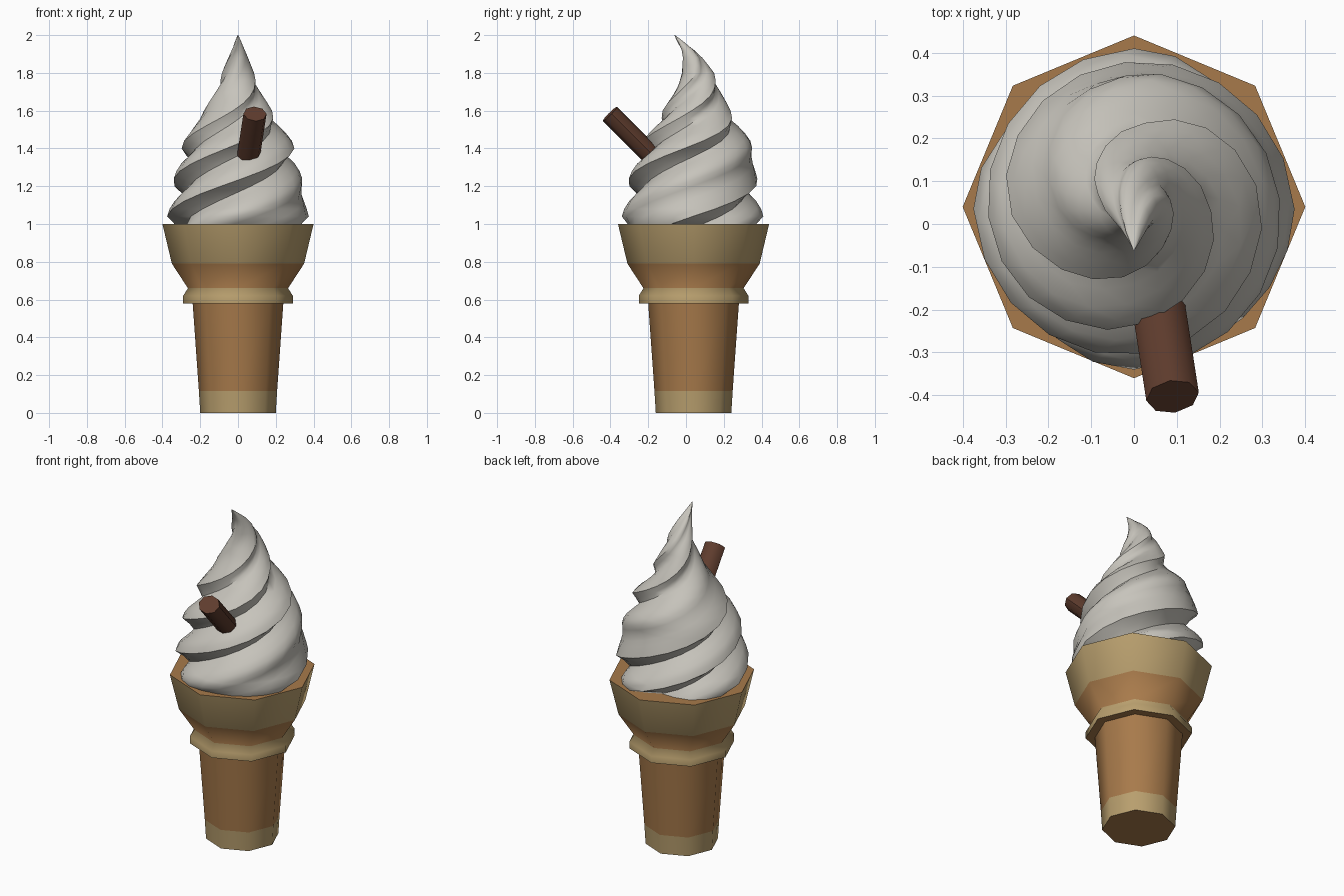
import bpy, bmesh, math
from mathutils import Vector

if "Cube" in bpy.data.objects:
    bpy.data.objects.remove(bpy.data.objects["Cube"])

CY = 0.04  # the cone axis sits slightly behind centre


def material(name, rgb):
    m = bpy.data.materials.new(name)
    m.diffuse_color = (*rgb, 1.0)
    m.use_nodes = True
    m.node_tree.nodes["Principled BSDF"].inputs["Base Color"].default_value = m.diffuse_color
    return m


WAFER = material("wafer_brown", (0.39, 0.195, 0.07))
TAN = material("wafer_tan", (0.48, 0.345, 0.155))
CREAM = material("vanilla_cream", (0.57, 0.55, 0.50))
CHOCOLATE = material("chocolate", (0.115, 0.046, 0.027))


def loft(name, rings, mats, angle):
    """Skin a stack of equal-length rings and cap both ends."""
    bm = bmesh.new()
    rows = [[bm.verts.new(p) for p in ring] for ring in rings]
    n = len(rows[0])
    for a, b in zip(rows, rows[1:]):
        for i in range(n):
            j = (i + 1) % n
            bm.faces.new((a[i], a[j], b[j], b[i]))
    bm.faces.new(rows[0][::-1])
    bm.faces.new(rows[-1])
    bmesh.ops.recalc_face_normals(bm, faces=bm.faces)
    me = bpy.data.meshes.new(name)
    bm.to_mesh(me)
    bm.free()
    for m in mats:
        me.materials.append(m)
    ob = bpy.data.objects.new(name, me)
    bpy.context.collection.objects.link(ob)
    bpy.ops.object.select_all(action='DESELECT')
    ob.select_set(True)
    bpy.context.view_layer.objects.active = ob
    bpy.ops.object.shade_smooth_by_angle(angle=math.radians(angle))
    return ob


def lerp_table(table, z):
    for (z0, *a), (z1, *b) in zip(table, table[1:]):
        if z <= z1 + 1e-6:
            t = (z - z0) / (z1 - z0)
            return [p + (q - p) * t for p, q in zip(a, b)]
    return table[-1][1:]


# Wafer cone: octagonal lathe with a collar and a flared cup
profile = [(0.20, 0), (0.207, 0.115), (0.24, 0.58), (0.29, 0.58), (0.29, 0.62),
           (0.265, 0.66), (0.35, 0.79), (0.40, 1.0)]
rings = [[(r * math.cos(k * math.pi / 4), CY + r * math.sin(k * math.pi / 4), z)
          for k in range(8)] for r, z in profile]
cone = loft("wafer_cone", rings, [WAFER, TAN], 70)
for f in cone.data.polygons:
    z = f.center.z
    banded = 0.01 < z < 0.115 or 0.585 < z < 0.66 or 0.79 < z < 0.99
    f.material_index = 1 if banded else 0

# Soft-serve swirl: one double-wide lobe and two narrow ones, twisted and
# tapered, curling at the tip. Columns: height, outer radius, centre y
taper = [(1.0, 0.355, 0.035), (1.04, 0.375, 0.035), (1.2, 0.348, 0.036),
         (1.3, 0.33, 0.04), (1.42, 0.30, 0.054), (1.5, 0.25, 0.06),
         (1.6, 0.182, 0.056), (1.7, 0.125, 0.065), (1.8, 0.085, 0.064),
         (1.9, 0.047, 0.028), (2.0, 0.002, -0.06)]
narrow = [1.0, 0.985, 0.94, 0.85, 0.77, 0.86]
wide = [1.0, 0.99, 0.975, 0.96, 0.95, 0.97]
section = wide + narrow * 3
STEPS = 25
rings = []
for s in range(STEPS + 1):
    z = 1.0 + s / STEPS
    r, cy = lerp_table(taper, z)
    twist = 2 * math.pi * (z - 1.04) / 0.77
    ring = []
    for k, f in enumerate(section):
        a = twist - k * math.pi / 12
        ring.append((r * f * math.cos(a), cy + r * f * math.sin(a), z))
    rings.append(ring)
loft("soft_serve_swirl", rings, [CREAM], 50)

# Chocolate stick pushed into the swirl
top, low = Vector((0.09, -0.403, 1.583)), Vector((0.04, -0.08, 1.26))
rot = (top - low).to_track_quat('Z', 'Y')
rings = [[c + rot @ Vector((0.062 * math.cos(k * math.pi / 4),
                            0.054 * math.sin(k * math.pi / 4), 0))
          for k in range(8)] for c in (low, top)]
loft("chocolate_stick", rings, [CHOCOLATE], 50)
